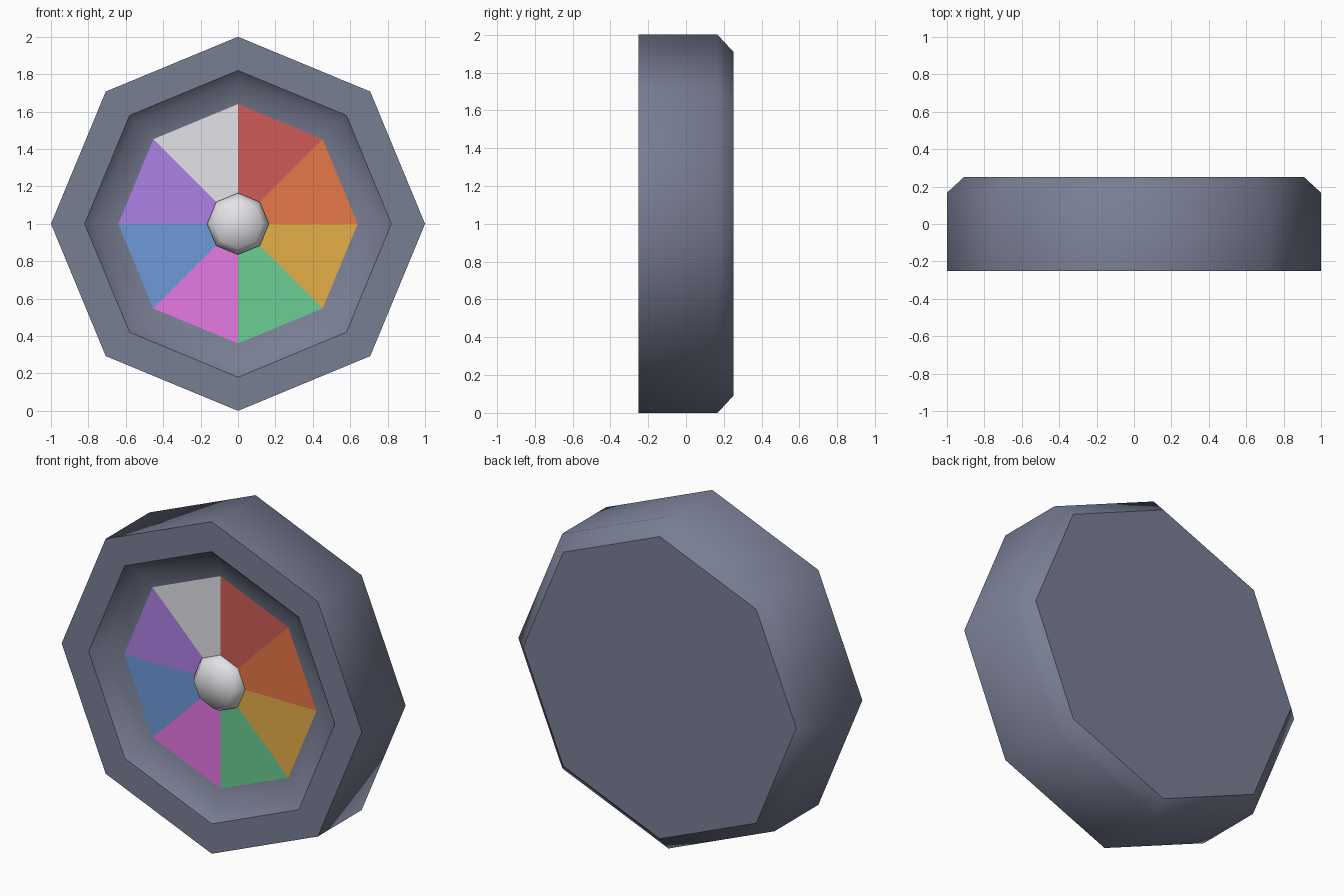
import bpy, bmesh, math

if "Cube" in bpy.data.objects:
    bpy.data.objects.remove(bpy.data.objects["Cube"])

SIDES = 8


def material(name, rgb):
    lin = [((c / 255 + 0.055) / 1.055) ** 2.4 for c in rgb]
    m = bpy.data.materials.new(name)
    m.diffuse_color = (*lin, 1)
    m.use_nodes = True
    m.node_tree.nodes["Principled BSDF"].inputs["Base Color"].default_value = m.diffuse_color
    return m


def lathe(name, profile, mats, sharp=(), sector_band=None):
    """Spin (radius, y) points round the y axis; radius 0 makes a pole.
    sharp: profile points with a hard edge; sector_band: band coloured by sector."""
    bm = bmesh.new()
    rings = []
    for r, y in profile:
        if r == 0:
            rings.append([bm.verts.new((0, y, 1))] * SIDES)
        else:
            rings.append([bm.verts.new((r * math.sin(i * math.tau / SIDES), y,
                                        1 + r * math.cos(i * math.tau / SIDES)))
                          for i in range(SIDES)])
    for k in range(len(rings) - 1):
        for i in range(SIDES):
            j = (i + 1) % SIDES
            quad = [rings[k][i], rings[k][j], rings[k + 1][j], rings[k + 1][i]]
            f = bm.faces.new(list(dict.fromkeys(quad)))
            f.smooth = True
            if k == sector_band:
                f.material_index = i + 1
                f.smooth = False
    for k in sharp:
        for i in range(SIDES):
            bm.edges.get((rings[k][i], rings[k][(i + 1) % SIDES])).smooth = False
    bmesh.ops.recalc_face_normals(bm, faces=bm.faces)
    me = bpy.data.meshes.new(name)
    bm.to_mesh(me)
    bm.free()
    for m in mats:
        me.materials.append(m)
    ob = bpy.data.objects.new(name, me)
    bpy.context.collection.objects.link(ob)
    return ob


slate = material("slate", (121, 126, 148))
white = material("white", (227, 226, 231))
# Wedge colours, clockwise from the top
wedges = [
    material("red", (207, 92, 88)),
    material("orange", (230, 120, 71)),
    material("gold", (230, 175, 74)),
    material("green", (107, 205, 147)),
    material("magenta", (230, 120, 228)),
    material("blue", (110, 154, 218)),
    material("purple", (173, 129, 230)),
    white,
]

# Octagonal casing: colour wheel, dish, front rim, side, back chamfer, back
lathe("wheel_casing",
      [(0, -0.167), (0.64, -0.167), (0.77, -0.20), (0.82, -0.25),
       (1.0, -0.25), (1.0, 0.167), (0.91, 0.25), (0, 0.25)],
      [slate] + wedges, sharp=(3, 4, 6), sector_band=0)

# Domed hub in the middle of the wheel
lathe("hub", [(0.165, -0.16), (0.165, -0.18), (0.13, -0.235), (0, -0.25)], [white])
